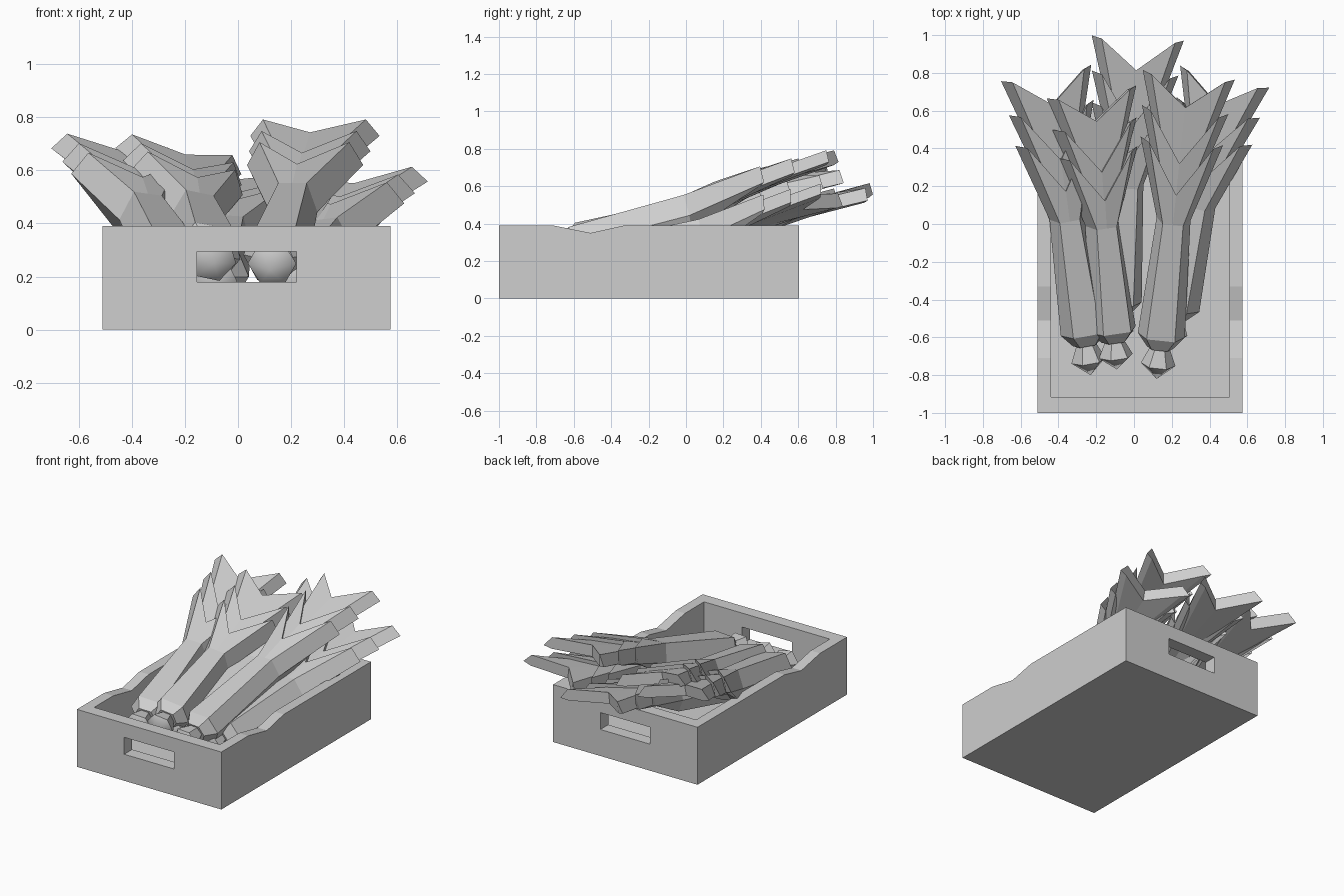
import bpy, bmesh, math
from mathutils import Vector, Matrix

cube = bpy.data.objects.get("Cube")
if cube:
    bpy.data.objects.remove(cube, do_unlink=True)

grey = bpy.data.materials.new("plain_grey")
grey.use_nodes = True
grey.diffuse_color = (0.62, 0.62, 0.62, 1)
grey.node_tree.nodes["Principled BSDF"].inputs["Base Color"].default_value = (0.62, 0.62, 0.62, 1)


def finish(name, bm, matrix=None):
    """Turn a bmesh into a named object."""
    bmesh.ops.recalc_face_normals(bm, faces=bm.faces)
    if matrix:
        bm.transform(matrix)
    mesh = bpy.data.meshes.new(name)
    bm.to_mesh(mesh)
    bm.free()
    mesh.materials.append(grey)
    ob = bpy.data.objects.new(name, mesh)
    bpy.context.collection.objects.link(ob)
    return ob


def box(name, lo, hi):
    bm = bmesh.new()
    bmesh.ops.create_cube(bm, size=1)
    lo, hi = Vector(lo), Vector(hi)
    return finish(name, bm, Matrix.Translation((lo + hi) / 2) @ Matrix.Diagonal((*(hi - lo), 1)))


def cut(target, cutter):
    mod = target.modifiers.new("cut", 'BOOLEAN')
    mod.operation, mod.solver, mod.object = 'DIFFERENCE', 'EXACT', cutter
    cutter.hide_render = True
    bpy.context.view_layer.objects.active = target
    bpy.ops.object.modifier_apply(modifier=mod.name)
    bpy.data.objects.remove(cutter, do_unlink=True)


def bridge(bm, rings):
    for a, b in zip(rings, rings[1:]):
        n = len(a)
        for i in range(n):
            j = (i + 1) % n
            bm.faces.new((a[i], a[j], b[j], b[i]))


# Crate: side profile with a shallow dip in the rim, hollowed, with two hand slots
LEFT, RIGHT, FRONT, BACK, TOP = -0.51, 0.575, -1.0, 0.605, 0.39
profile = [(FRONT, 0), (BACK, 0), (BACK, TOP), (-0.33, TOP), (-0.51, 0.35), (-0.71, TOP), (FRONT, TOP)]
bm = bmesh.new()
ends = [[bm.verts.new((x, y, z)) for y, z in profile] for x in (LEFT, RIGHT)]
bridge(bm, ends)
for ring in ends:
    bm.faces.new(ring)
crate = finish("crate", bm)
cut(crate, box("hollow_cutter", (LEFT + 0.07, FRONT + 0.085, 0.06), (RIGHT - 0.07, BACK - 0.085, 1)))
cut(crate, box("slot_cutter", (-0.155, -1.2, 0.18), (0.22, 0.8, 0.295)))


# Vegetable stalks: local x across, y along the stalk, z through its thickness
def stalk_ring(bm, half, thick, under, sag, side, middle):
    """Flattened hexagon section; the middle and side points may lie at different lengths."""
    flat = half - min(0.05, half * 0.4)
    back = max(0, thick - under) * 0.4
    low, mid_low = side - back, middle - back
    pts = [(-half, side, 0), (-flat, side, thick), (0, middle, thick), (flat, side, thick),
           (half, side, 0), (flat, low, -under), (0, mid_low, -under), (-flat, low, -under)]
    return [bm.verts.new((x, y, z - sag)) for x, y, z in pts]


def leaf_layer(name, sections, matrix):
    """Loft through (half width, top, underside, sag, side length, middle length)."""
    bm = bmesh.new()
    rings = [stalk_ring(bm, *s) for s in sections]
    bridge(bm, rings)
    bm.faces.new(rings[0])
    e = rings[-1]
    bm.faces.new((e[0], e[1], e[2], e[6], e[7]))
    bm.faces.new((e[2], e[3], e[4], e[5], e[6]))
    return finish(name, bm, matrix)


def root_bulb(name, matrix):
    """Six-sided bulb with a soft tip and a pinched neck."""
    bm = bmesh.new()
    rings = [[bm.verts.new((r * math.cos(k * math.pi / 3), y, r * math.sin(k * math.pi / 3)))
              for k in range(6)] for y, r in ((0.08, 0.092), (0.17, 0.052), (0.22, 0.052))]
    bridge(bm, rings)
    tip = bm.verts.new((0, 0, 0))
    first = rings[0]
    for i in range(6):
        bm.faces.new((tip, first[i], first[(i + 1) % 6])).smooth = True
    bm.faces.new(rings[-1])
    return finish(name, bm, matrix)


LENGTH = 1.66
OUTER = [(0.07, 0.06, 0.06, 0.005, 0.17, 0.17), (0.125, 0.105, 0.1, 0.015, 0.235, 0.235),
         (0.09, 0.115, 0.08, 0.045, 0.86, 0.86), (0.22, 0.09, 0.01, 0, 1.30, 1.03)]
MIDDLE = [(0.07, 0.08, 0.05, 0.04, 0.8, 0.8), (0.08, 0.085, 0.04, 0.025, 0.98, 0.98),
          (0.23, 0.08, 0.01, 0, 1.47, 1.2)]
INNER = [(0.07, 0.06, 0.03, 0.03, 0.9, 0.9), (0.08, 0.065, 0.02, 0.015, 1.1, 1.1),
         (0.245, 0.065, 0.01, 0, LENGTH, 1.5)]


def stalk(label, start, end, roll):
    """One vegetable: root, then three notched layers that reach further each time."""
    start, end = Vector(start), Vector(end)
    along = (end - start).normalized()
    across = along.cross(Vector((0, 0, 1))).normalized()
    up = across.cross(along)
    basis = Matrix((across, along, up)).transposed().to_4x4()
    stretch = Matrix.Diagonal((1, (end - start).length / LENGTH, 1, 1))
    m = Matrix.Translation(start) @ basis @ Matrix.Rotation(math.radians(roll), 4, 'Y') @ stretch
    root_bulb(label + "_root", m)
    for layer, sections in (("outer", OUTER), ("middle", MIDDLE), ("inner", INNER)):
        leaf_layer(f"{label}_{layer}_leaf", sections, m)


stalk("left_stalk", (-0.23, -0.80, 0.225), (-0.465, 0.80, 0.65), 8)
stalk("middle_stalk", (-0.09, -0.77, 0.25), (-0.225, 0.70, 0.635), 12)
stalk("right_stalk", (0.12, -0.82, 0.225), (0.29, 0.79, 0.73), 0)
stalk("lower_right_stalk", (0.18, -0.64, 0.16), (0.48, 0.78, 0.525), -8)
stalk("lower_middle_stalk", (-0.10, -0.64, 0.17), (0.02, 0.985, 0.54), 4)
